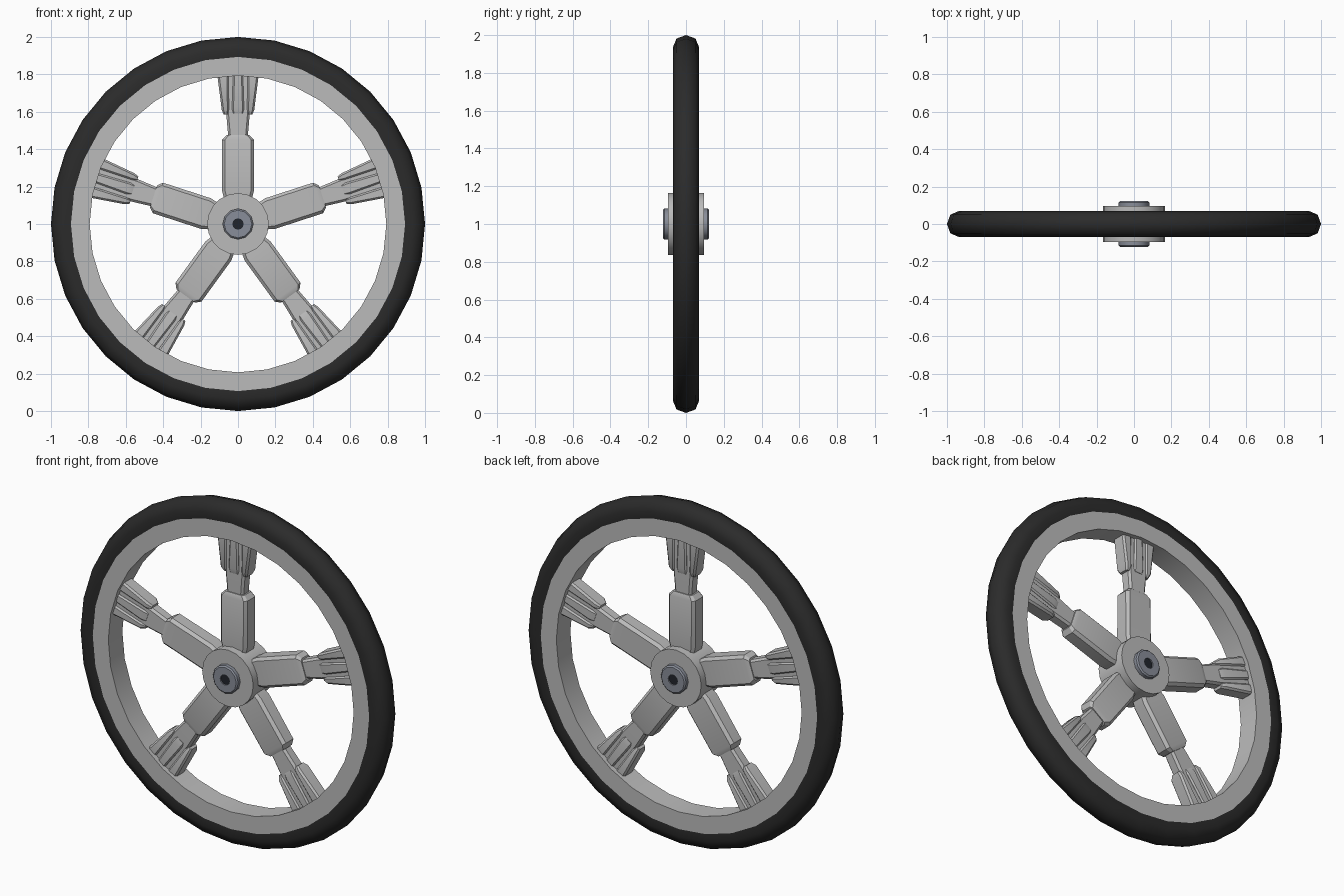
import bpy, bmesh, math
from mathutils import Matrix, Vector

if "Cube" in bpy.data.objects:
    bpy.data.objects.remove(bpy.data.objects["Cube"])

CENTRE = Vector((0, 0, 1))


def material(name, rgb):
    m = bpy.data.materials.new(name)
    m.diffuse_color = (*rgb, 1)
    m.use_nodes = True
    m.node_tree.nodes["Principled BSDF"].inputs["Base Color"].default_value = m.diffuse_color
    return m


RUBBER = material("black_rubber", (0.024, 0.024, 0.024))
ALLOY = material("light_grey_alloy", (0.50, 0.50, 0.50))
STEEL = material("blue_grey_steel", (0.25, 0.27, 0.32))
DARK = material("dark_socket", (0.015, 0.018, 0.025))


def finish(bm, name, mat, angle):
    bmesh.ops.remove_doubles(bm, verts=bm.verts, dist=1e-5)
    bmesh.ops.recalc_face_normals(bm, faces=bm.faces)
    me = bpy.data.meshes.new(name)
    bm.to_mesh(me)
    bm.free()
    ob = bpy.data.objects.new(name, me)
    ob.location = CENTRE
    me.materials.append(mat)
    bpy.context.collection.objects.link(ob)
    bpy.ops.object.select_all(action='DESELECT')
    ob.select_set(True)
    bpy.context.view_layer.objects.active = ob
    bpy.ops.object.shade_smooth_by_angle(angle=math.radians(angle))
    return ob


def lathe(name, profile, segs, mat, closed=False, angle=35):
    """Turn a (radius, y) profile around the y axis."""
    bm = bmesh.new()
    rings = []
    for i in range(segs):
        a = 2 * math.pi * i / segs
        rings.append([bm.verts.new((r * math.sin(a), y, r * math.cos(a))) for r, y in profile])
    n = len(profile)
    for i in range(segs):
        p, q = rings[i], rings[(i + 1) % segs]
        for j in range(n if closed else n - 1):
            k = (j + 1) % n
            bm.faces.new((p[j], p[k], q[k], q[j]))
    return finish(bm, name, mat, angle)


def loft(bm, sections, matrix):
    """Chamfered bar along z; sections are (z, centre x, half width, half depth, chamfer)."""
    rings = []
    for z, cx, w, d, c in sections:
        pts = [(w, d - c), (w - c, d), (c - w, d), (-w, d - c),
               (-w, c - d), (c - w, -d), (w - c, -d), (w, c - d)]
        rings.append([bm.verts.new(matrix @ Vector((cx + x, y, z))) for x, y in pts])
    for p, q in zip(rings, rings[1:]):
        for j in range(8):
            k = (j + 1) % 8
            bm.faces.new((p[j], p[k], q[k], q[j]))
    bm.faces.new(rings[0])
    bm.faces.new(rings[-1])


# Tyre and rim
half = [(0.885, 0.064), (0.935, 0.07), (0.982, 0.05), (1.0, 0.0)]
tyre = half + [(r, -y) for r, y in reversed(half[:-1])]
lathe("tyre", tyre, 32, RUBBER, closed=True, angle=50)
lathe("rim", [(0.793, -0.065), (0.91, -0.065), (0.91, 0.065), (0.793, 0.065)],
      32, ALLOY, closed=True)

# Hub
lathe("hub", [(0, -0.095), (0.165, -0.095), (0.165, 0.095), (0, 0.095)], 20, ALLOY)

# Axle bolts with sockets on both sides
for label, s in (("front", -1), ("back", 1)):
    lathe(label + "_axle_bolt",
          [(0.03, s * 0.108), (0.03, s * 0.122), (0.074, s * 0.122),
           (0.082, s * 0.115), (0.082, s * 0.09)], 12, STEEL)
    lathe(label + "_bolt_socket", [(0, s * 0.115), (0.0305, s * 0.115), (0.0305, s * 0.1)], 12, DARK)

# Five spokes: thick block, neck, centre rib and two splayed fingers
for i in range(5):
    rot = Matrix.Rotation(2 * math.pi * i / 5, 4, 'Y')
    bm = bmesh.new()
    loft(bm, [(0.12, 0, 0.07, 0.048, 0.015), (0.18, 0, 0.086, 0.052, 0.016),
              (0.45, 0, 0.086, 0.05, 0.016), (0.475, 0, 0.062, 0.04, 0.012)], rot)
    loft(bm, [(0.44, 0, 0.05, 0.034, 0.012), (0.58, 0, 0.062, 0.036, 0.012),
              (0.80, 0, 0.062, 0.034, 0.012)], rot)
    loft(bm, [(0.59, 0, 0.03, 0.038, 0.008), (0.62, 0, 0.032, 0.046, 0.008),
              (0.80, 0, 0.026, 0.044, 0.008)], rot)
    for s in (-1, 1):
        loft(bm, [(0.585, s * 0.064, 0.013, 0.030, 0.008), (0.61, s * 0.067, 0.020, 0.044, 0.010),
                  (0.80, s * 0.080, 0.031, 0.042, 0.010)], rot)
    finish(bm, "spoke_%d" % (i + 1), ALLOY, 30)
